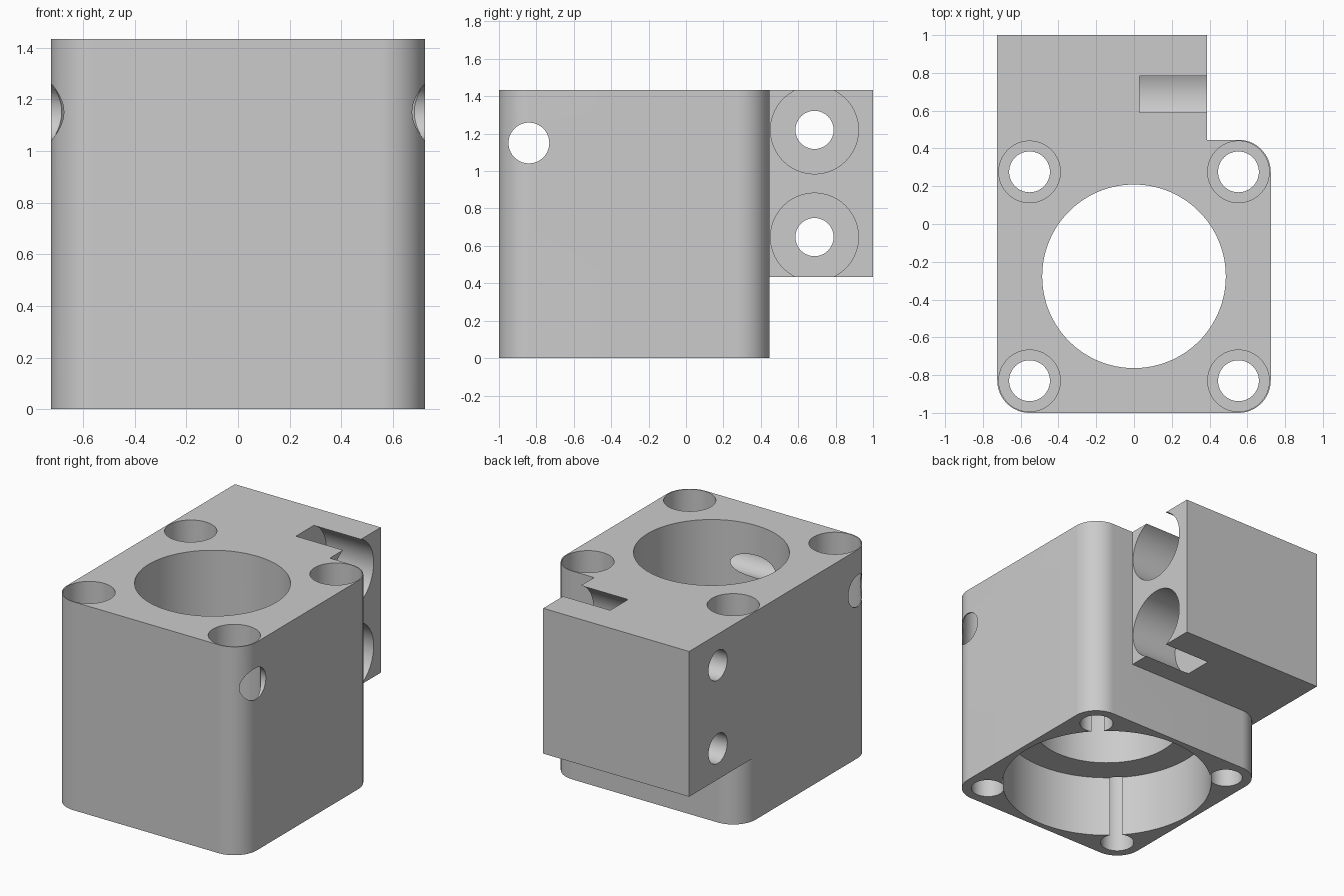
import bpy
import bmesh
from math import cos, sin, pi, radians
from mathutils import Matrix, Vector

old = bpy.data.objects.get("Cube")
if old:
    bpy.data.objects.remove(old, do_unlink=True)

# Main dimensions
HALF_W, FRONT, BACK, TOP = 0.724, -1.0, 0.446, 1.434
STEP = 0.434              # underside of the clamp block, top of the motor recess
MID_Y = (FRONT + BACK) / 2
SCREW = 0.553             # screw offset from the bore axis
CORNER_R = 0.172

grey = bpy.data.materials.new("plain grey")
grey.use_nodes = True
colour = (0.6, 0.6, 0.6, 1)
grey.diffuse_color = colour
grey.node_tree.nodes["Principled BSDF"].inputs["Base Color"].default_value = colour


def make_object(name, bm):
    bmesh.ops.recalc_face_normals(bm, faces=bm.faces[:])
    mesh = bpy.data.meshes.new(name)
    bm.to_mesh(mesh)
    bm.free()
    mesh.materials.append(grey)
    obj = bpy.data.objects.new(name, mesh)
    bpy.context.collection.objects.link(obj)
    return obj


def prism(name, outline, z0, z1):
    bm = bmesh.new()
    face = bm.faces.new([bm.verts.new((x, y, z0)) for x, y in outline])
    side = bmesh.ops.extrude_face_region(bm, geom=[face])["geom"]
    verts = [v for v in side if isinstance(v, bmesh.types.BMVert)]
    bmesh.ops.translate(bm, verts=verts, vec=(0, 0, z1 - z0))
    return make_object(name, bm)


def drill(name, start, end, radius, segments=64):
    a, b = Vector(start), Vector(end)
    turn = (b - a).to_track_quat('Z', 'Y').to_matrix().to_4x4()
    bm = bmesh.new()
    bmesh.ops.create_cone(bm, cap_ends=True, segments=segments, radius1=radius,
                          radius2=radius, depth=(b - a).length,
                          matrix=Matrix.Translation((a + b) / 2) @ turn)
    return make_object(name, bm)


def combine(target, tool, operation):
    mod = target.modifiers.new(tool.name, 'BOOLEAN')
    mod.operation = operation
    mod.solver = 'EXACT'
    mod.object = tool
    bpy.context.view_layer.objects.active = target
    bpy.ops.object.modifier_apply(modifier=mod.name)
    bpy.data.objects.remove(tool, do_unlink=True)


# Rounded square body
outline = []
for i, (sx, sy) in enumerate([(1, 1), (-1, 1), (-1, -1), (1, -1)]):
    cx = sx * (HALF_W - CORNER_R)
    cy = MID_Y + sy * ((BACK - FRONT) / 2 - CORNER_R)
    for k in range(25):
        a = (i + k / 24) * pi / 2
        outline.append((cx + CORNER_R * cos(a), cy + CORNER_R * sin(a)))
body = prism("motor_mount_body", outline, 0, TOP)

# Clamp block on the back, flush with the right side and the top
block = [(-HALF_W, 0.2), (0.387, 0.2), (0.387, 1), (-HALF_W, 1)]
combine(body, prism("clamp_block", block, STEP, TOP), 'UNION')

# Central bore and wider recess underneath
cutters = [
    drill("bore", (0, MID_Y, -0.1), (0, MID_Y, TOP + 0.1), 0.486, 128),
    drill("motor_recess", (0, MID_Y, -0.1), (0, MID_Y, STEP), 0.683, 128),
]

# Corner screw holes with deep head recesses
for sx in (-1, 1):
    for sy in (-1, 1):
        x, y = sx * SCREW, MID_Y + sy * SCREW
        cutters.append(drill("screw_hole", (x, y, -0.1), (x, y, TOP + 0.1), 0.108))
        cutters.append(drill("screw_recess", (x, y, 0.6), (x, y, TOP + 0.1), 0.163))

# Cross hole near the front
cutters.append(drill("cross_hole", (-1, -0.84, 1.15), (1, -0.84, 1.15), 0.109))

# Clamp holes with large recesses that break through the top and underside
for z in (1.22, 0.647):
    cutters.append(drill("clamp_hole", (-1, 0.687, z), (1, 0.687, z), 0.102))
    cutters.append(drill("clamp_recess", (0.028, 0.687, z), (0.6, 0.687, z), 0.235, 96))

for cutter in cutters:
    combine(body, cutter, 'DIFFERENCE')

# Smooth the round walls and keep the machined edges sharp
bpy.ops.object.select_all(action='DESELECT')
body.select_set(True)
bpy.context.view_layer.objects.active = body
bpy.ops.object.shade_smooth_by_angle(angle=radians(25))
